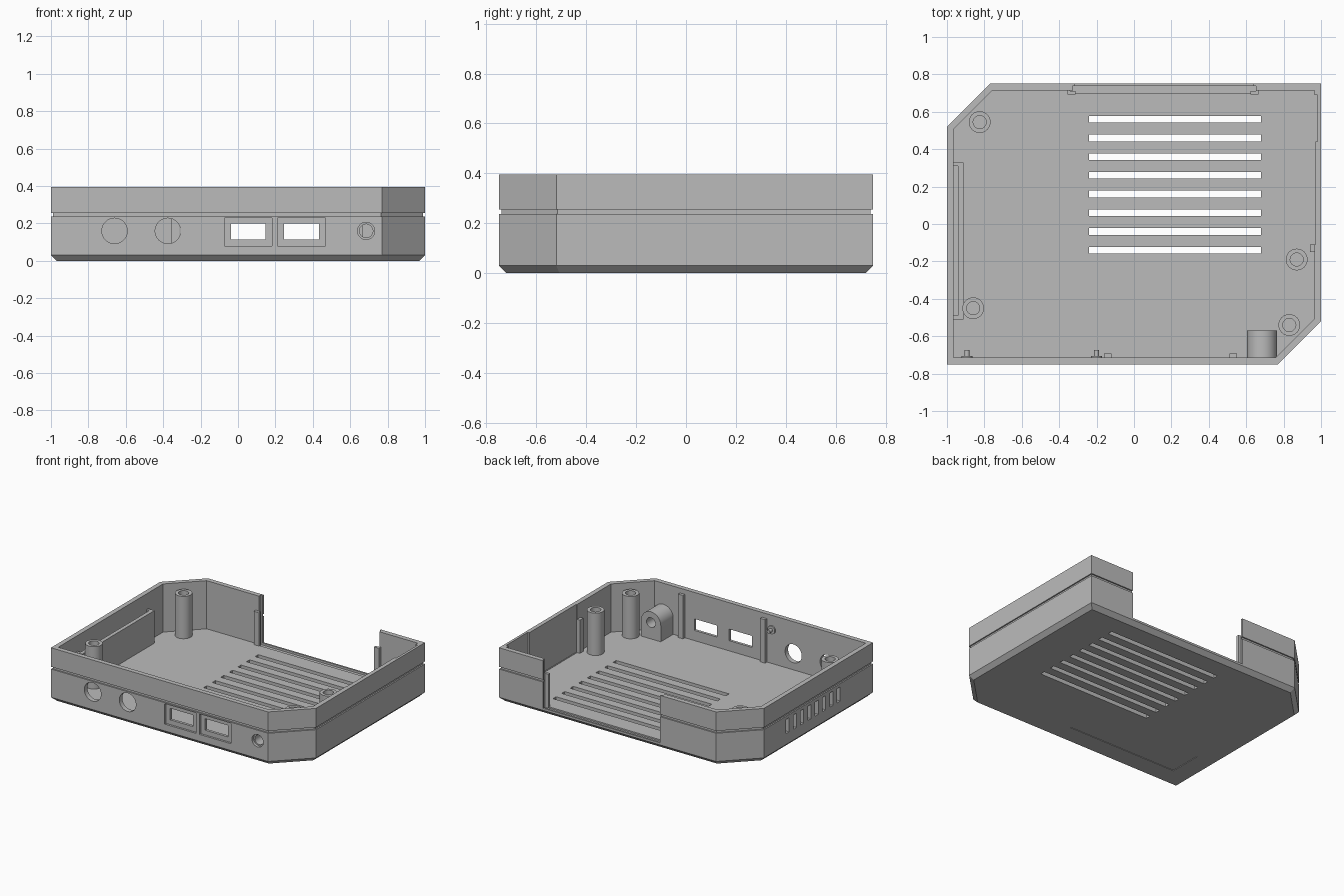
import bpy, bmesh, math
from mathutils import Vector

if "Cube" in bpy.data.objects:
    bpy.data.objects.remove(bpy.data.objects["Cube"])

grey = bpy.data.materials.new("case_grey")
grey.diffuse_color = (0.5, 0.5, 0.5, 1)
grey.use_nodes = True
grey.node_tree.nodes["Principled BSDF"].inputs["Base Color"].default_value = grey.diffuse_color

OUTLINE = [(-1, -.75), (.77, -.75), (1, -.52), (1, .75), (-.77, .75), (-1, .52)]
WALL, FLOOR, TOP = .035, .04, .395


def inset(points, d):
    """Move every edge of a counter-clockwise polygon inward by d."""
    out, n = [], len(points)
    for i in range(n):
        p = Vector(points[i])
        a = (p - Vector(points[i - 1])).normalized()
        b = (Vector(points[(i + 1) % n]) - p).normalized()
        na, nb = Vector((-a.y, a.x)), Vector((-b.y, b.x))
        out.append(p + (na + nb) * d / (1 + na.dot(nb)))
    return out


def finish(name, bm):
    bmesh.ops.recalc_face_normals(bm, faces=bm.faces)
    me = bpy.data.meshes.new(name)
    bm.to_mesh(me)
    bm.free()
    me.materials.append(grey)
    ob = bpy.data.objects.new(name, me)
    bpy.context.collection.objects.link(ob)
    return ob


def loft(name, rings):
    """Join rings of points with quads and cap both ends."""
    bm = bmesh.new()
    rows = [[bm.verts.new(p) for p in r] for r in rings]
    n = len(rows[0])
    for r, s in zip(rows, rows[1:]):
        for i in range(n):
            j = (i + 1) % n
            bm.faces.new((r[i], r[j], s[j], s[i]))
    bm.faces.new(rows[0])
    bm.faces.new(rows[-1])
    return finish(name, bm)


def box(name, x0, x1, y0, y1, z0, z1):
    return loft(name, [[(x0, y0, z), (x1, y0, z), (x1, y1, z), (x0, y1, z)] for z in (z0, z1)])


def circle(r, n=40):
    return [(r * math.cos(2 * math.pi * i / n), r * math.sin(2 * math.pi * i / n)) for i in range(n)]


def rod_y(name, x, z, r, y0, y1):
    return loft(name, [[(x + a, y, z + b) for a, b in circle(r)] for y in (y0, y1)])


def cut(ob, cutter):
    m = ob.modifiers.new("cut", 'BOOLEAN')
    m.operation, m.solver, m.object = 'DIFFERENCE', 'EXACT', cutter
    bpy.context.view_layer.objects.active = ob
    bpy.ops.object.modifier_apply(modifier=m.name)
    bpy.data.objects.remove(cutter)


# Hollow tray with bevelled base and a shadow groove around the walls
profile = [(.03, 0), (0, .03), (0, .238), (.01, .238), (.01, .255), (0, .255),
           (0, TOP), (WALL, TOP), (WALL, FLOOR)]
case = loft("case_shell", [[(p.x, p.y, z) for p in inset(OUTLINE, d)] for d, z in profile])

# Floor vents
for i in range(8):
    y = .56 - i * .1
    cut(case, box("cutter", -.24, .68, y - .018, y + .018, -.1, .1))

# Left wall vents
for i in range(8):
    y = .245 - i * .085
    cut(case, box("cutter", -1.1, -.95, y - .018, y + .018, .11, .215))

# Front ports: round holes and recessed rectangular sockets
for x in (-.66, -.375):
    cut(case, rod_y("cutter", x, .16, .068, -.8, -.69))
for x in (.055, .34):
    cut(case, box("cutter", x - .128, x + .128, -.8, -.735, .08, .23))
    cut(case, box("cutter", x - .093, x + .093, -.8, -.69, .115, .2))
cut(case, rod_y("cutter", .685, .16, .046, -.8, -.73))
cut(case, rod_y("cutter", .685, .16, .036, -.8, -.69))

# Back opening with the slot for a sliding panel
cut(case, box("cutter", -.315, .64, .69, .8, .045, .6))
cut(case, box("cutter", -.33, .652, .70, .737, .03, .6))

# Shallow recesses inside the right wall
cut(case, box("cutter", .94, .982, .44, .69, FLOOR + .003, .6))
cut(case, box("cutter", .94, .97, -.11, .445, FLOOR + .003, .6))

# Label recess under the base
cut(case, box("cutter", -.83, .065, -.58, -.33, -.1, .004))

parts = [case]

# Screw posts
for i, (x, y) in enumerate([(-.825, .545), (-.86, -.45), (.87, -.19), (.83, -.54)]):
    rings = [[(x + a, y + b, z) for a, b in circle(r, 32)]
             for r, z in ((.058, FLOOR - .01), (.058, .352), (.035, .352), (.035, FLOOR + .01))]
    parts.append(loft(f"screw_post_{i + 1}", rings))

# Arched housing behind the power socket
arch = [(.765, FLOOR - .01)] + [(.685 + .08 * math.cos(math.pi * i / 20), .16 + .08 * math.sin(math.pi * i / 20))
                                for i in range(21)] + [(.605, FLOOR - .01)]
housing = loft("power_socket_housing", [[(x, y, z) for x, z in arch] for y in (-.72, -.57)])
cut(housing, rod_y("cutter", .685, .16, .036, -.8, -.5))
parts.append(housing)

# Filter holder along the left wall
parts.append(box("filter_holder_plate", -.94, -.912, -.51, .33, FLOOR - .005, .28))
for name, y in (("front", -.51), ("back", .31)):
    parts.append(box(f"filter_holder_{name}_end", -.97, -.94, y, y + .02, FLOOR - .005, .28))

# Tall ribs inside the front wall
for i, x in enumerate((-.14, .53)):
    parts.append(box(f"front_rib_{i + 1}", x - .02, x + .02, -.72, -.693, FLOOR - .005, .36))

# Small pegs on the front wall
for i, x in enumerate((-.893, -.2)):
    parts.append(rod_y(f"peg_base_{i + 1}", x, .29, .03, -.72, -.705))
    parts.append(rod_y(f"peg_stem_{i + 1}", x, .29, .013, -.71, -.673))

# Panel guides beside the back opening
for name, x in (("left", -.335), ("right", .645)):
    parts.append(box(f"{name}_panel_guide", x - .021, x + .021, .692, .712, FLOOR - .005, .285))
    side = -1 if x < 0 else 1
    a, b = sorted((x + side * .021, x + side * .008))
    parts.append(box(f"{name}_guide_web", a, b, .71, .72, FLOOR - .005, .285))

# Short rib on the right wall
parts.append(box("right_wall_rib", .942, .975, -.15, -.11, FLOOR - .005, .285))

# Smooth the round surfaces, keep edges crisp
bpy.ops.object.select_all(action='DESELECT')
for ob in parts:
    ob.select_set(True)
bpy.context.view_layer.objects.active = case
bpy.ops.object.shade_smooth_by_angle(angle=math.radians(30))
